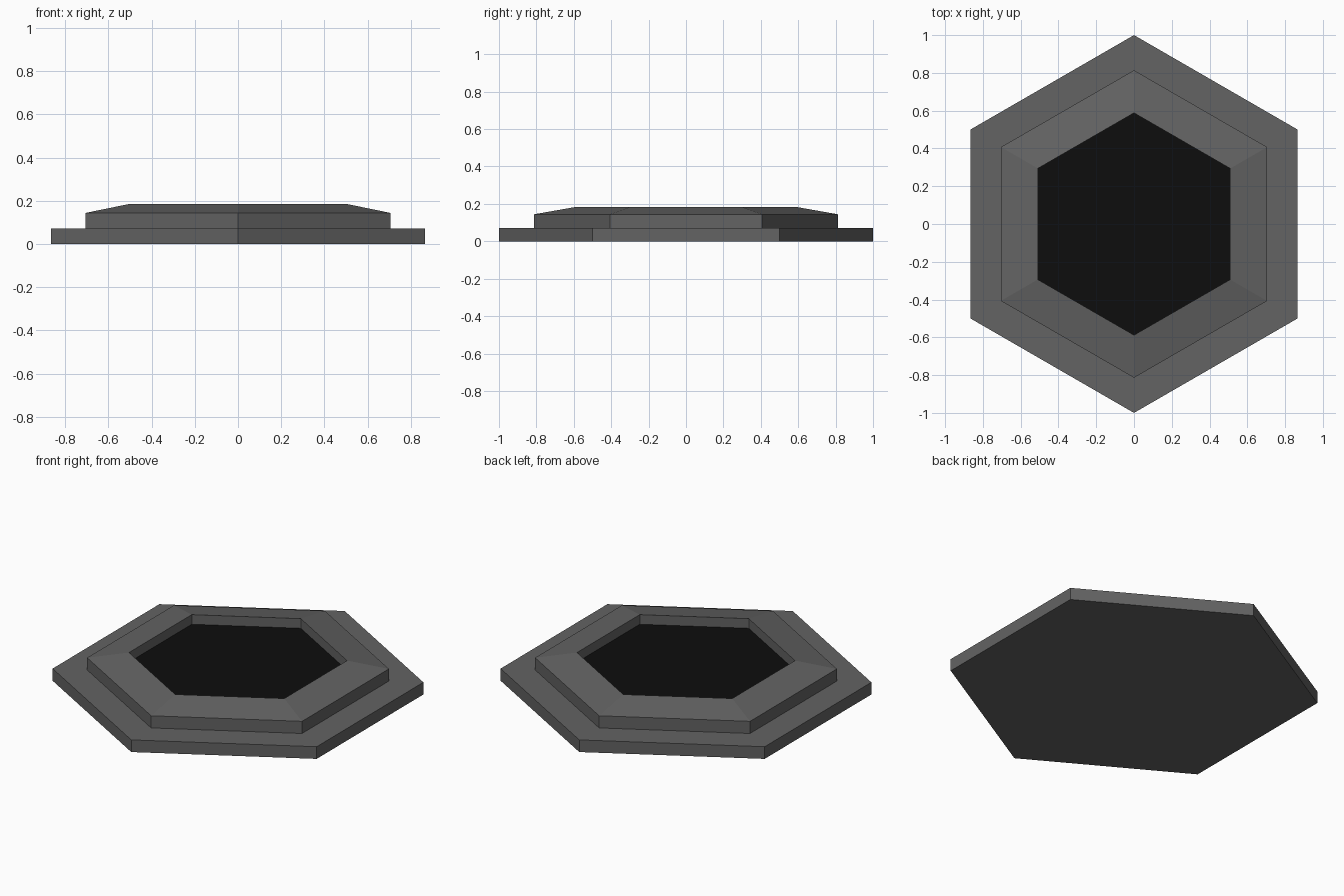
import bpy, bmesh, math

if "Cube" in bpy.data.objects:
    bpy.data.objects.remove(bpy.data.objects["Cube"])


def material(name, value):
    m = bpy.data.materials.new(name)
    m.diffuse_color = (value, value, value, 1)
    m.use_nodes = True
    m.node_tree.nodes["Principled BSDF"].inputs["Base Color"].default_value = m.diffuse_color
    return m


grey = material("dark grey", 0.125)
black = material("black", 0.004)


def hex_stack(name, profile, mat):
    """Loft hexagon rings through (radius, z) pairs and cap both ends."""
    bm = bmesh.new()
    rings = []
    for r, z in profile:
        rings.append([bm.verts.new((r * math.cos(a), r * math.sin(a), z))
                      for a in (math.radians(30 + 60 * i) for i in range(6))])
    for low, high in zip(rings, rings[1:]):
        for i in range(6):
            j = (i + 1) % 6
            bm.faces.new((low[i], low[j], high[j], high[i]))
    bm.faces.new(rings[0][::-1])
    bm.faces.new(rings[-1])
    bmesh.ops.recalc_face_normals(bm, faces=bm.faces)
    mesh = bpy.data.meshes.new(name)
    bm.to_mesh(mesh)
    bm.free()
    mesh.materials.append(mat)
    ob = bpy.data.objects.new(name, mesh)
    bpy.context.collection.objects.link(ob)
    return ob


FLOOR = 0.127

# Stepped base with bevelled rim and a vertical-walled recess
pad = hex_stack("stepped_pad", [(1, 0), (1, 0.072), (0.814, 0.072), (0.814, 0.144),
                                (0.588, 0.184), (0.588, FLOOR)], grey)

# The recess floor is the only upward face at floor height
pad.data.materials.append(black)
for face in pad.data.polygons:
    if abs(face.center.z - FLOOR) < 0.001 and face.normal.z > 0.9:
        face.material_index = 1
